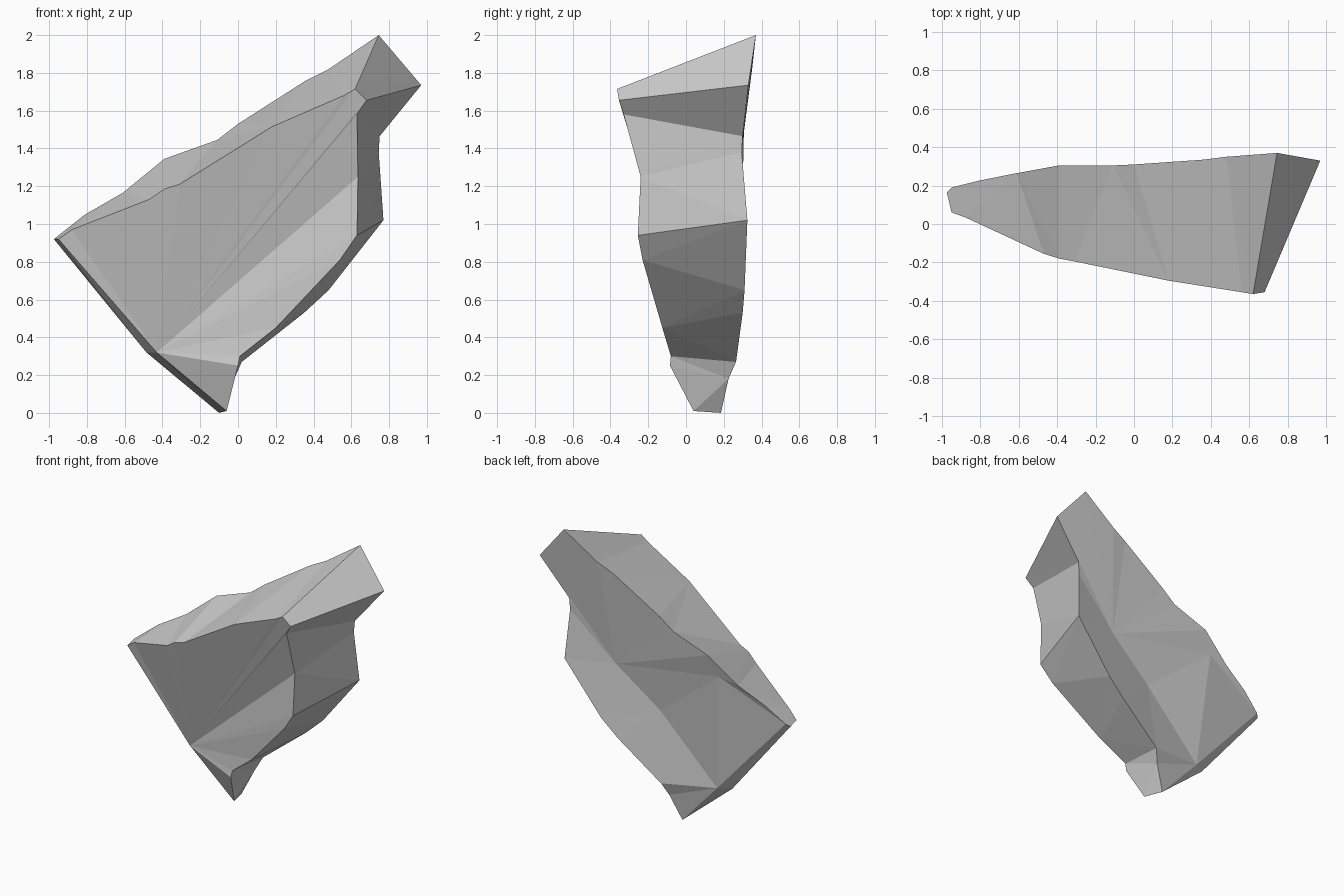
import bpy
import bmesh

# Front rim of the rock slab, clockwise from the left corner
FRONT = [(-.95, .06, .92), (-.88, .035, .97), (-.47, -.155, 1.13), (-.39, -.18, 1.185),
         (-.31, -.195, 1.21), (.18, -.295, 1.515), (.56, -.355, 1.68), (.62, -.365, 1.715),
         (.68, -.355, 1.655), (.63, -.33, 1.58), (.635, -.24, 1.25), (.63, -.255, .94),
         (.54, -.23, .81), (.20, -.125, .45), (.01, -.08, .30), (0, -.085, .25),
         (-.06, .04, .01), (-.43, .05, .32)]
# Back rim, same direction
BACK = [(-.975, .165, .92), (-.95, .19, .94), (-.81, .225, 1.05), (-.61, .265, 1.165),
        (-.39, .305, 1.345), (-.11, .305, 1.445), (0, .31, 1.53), (.36, .335, 1.76),
        (.48, .35, 1.82), (.745, .37, 2), (.97, .33, 1.735), (.75, .30, 1.465),
        (.745, .295, 1.38), (.77, .325, 1.02), (.48, .31, .65), (.35, .30, .53),
        (.02, .265, .27), (-.02, .225, .18), (-.10, .185, 0), (-.485, .15, .32)]
# Inner corners of the back: upper left, centre, right, lower left
INNER = [(-.46, .27, 1.19), (.06, .215, .78), (.40, .25, 1.05), (-.396, .20, .32)]

bm = bmesh.new()
F, B, P = ([bm.verts.new(c) for c in pts] for pts in (FRONT, BACK, INNER))


def fan(hub, rim):
    for a, b in zip(rim, rim[1:]):
        bm.faces.new((hub, a, b))


# Front: large upper plane, lower facet, foot facet
fan(F[17], F[:11])
fan(F[17], F[10:16])
fan(F[17], F[15:17])

# Back: facets spreading from each inner corner
fan(P[0], B[1:5] + [P[2], P[1], P[3], B[1]])
fan(P[2], B[4:15] + [P[1]])
fan(P[1], B[14:17] + [P[3]])
fan(P[3], B[16:] + B[:2])

# Rim: strips between matching corners, split along the shorter diagonal
anchors = [(0, 0), (7, 9), (8, 10), (9, 11), (11, 13), (14, 17), (16, 18), (17, 19), (18, 20)]
for (i, j), (i_end, j_end) in zip(anchors, anchors[1:]):
    while i < i_end or j < j_end:
        f, b = F[i % 18], B[j % 20]
        f2, b2 = F[(i + 1) % 18], B[(j + 1) % 20]
        if j == j_end or (i < i_end and (f2.co - b.co).length < (b2.co - f.co).length):
            bm.faces.new((f, b, f2))
            i += 1
        else:
            bm.faces.new((f, b, b2))
            j += 1

bmesh.ops.recalc_face_normals(bm, faces=bm.faces)
mesh = bpy.data.meshes.new("rock_slab")
bm.to_mesh(mesh)
bm.free()
rock = bpy.data.objects.new("rock_slab", mesh)
bpy.context.collection.objects.link(rock)
